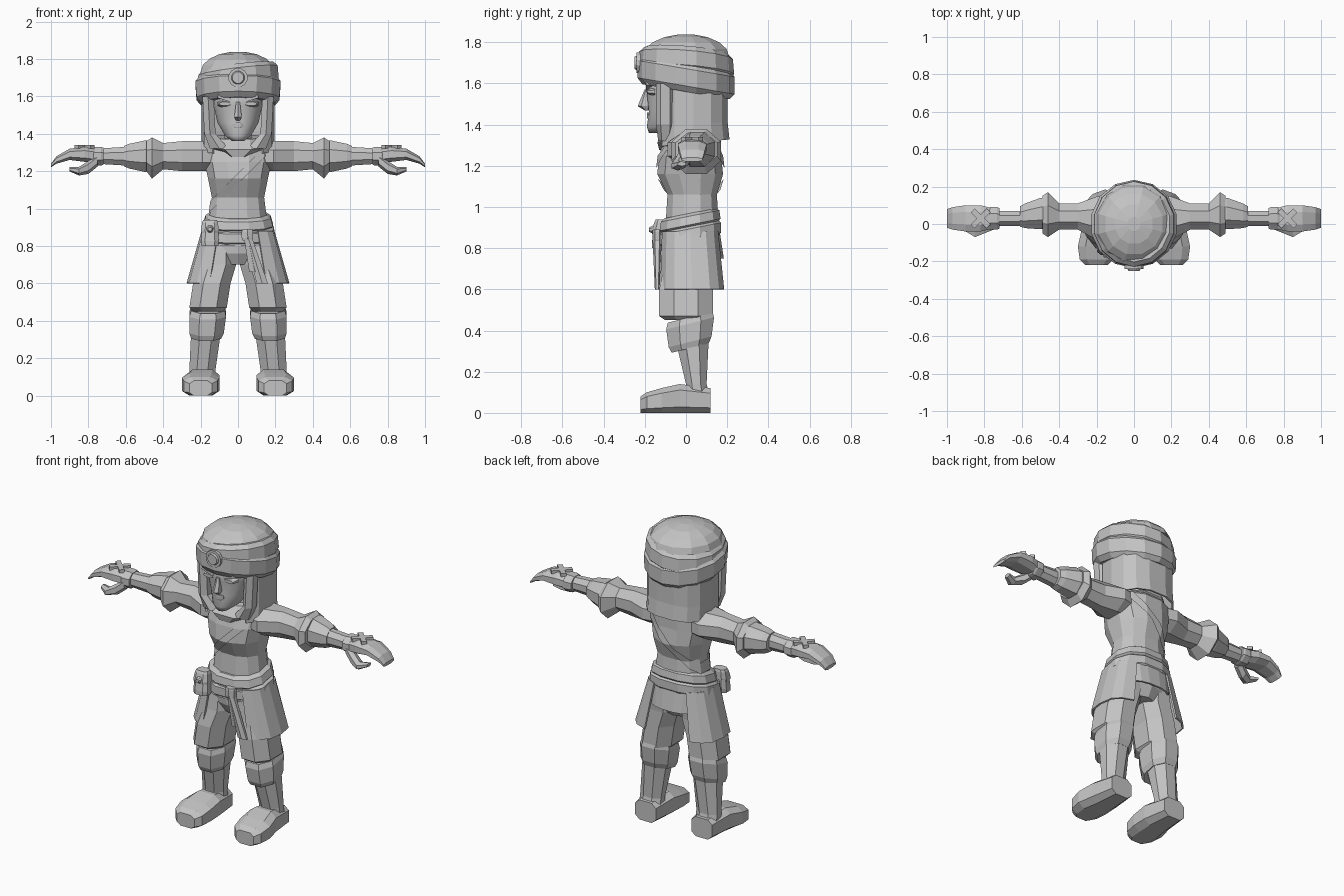
import bpy, bmesh
from math import sin, cos, pi, radians
from mathutils import Matrix, Vector

if "Cube" in bpy.data.objects:
    bpy.data.objects.remove(bpy.data.objects["Cube"], do_unlink=True)

grey = bpy.data.materials.new("plain_grey")
grey.use_nodes = True
colour = (.55, .55, .55, 1)
grey.diffuse_color = colour
grey.node_tree.nodes["Principled BSDF"].inputs["Base Color"].default_value = colour

# Reusable outlines: (fraction along the part, scale of its cross-section)
PUFF = ((0, .9), (.2, 1), (.8, 1), (1, .9))
DOME = [(sin(step * pi / 9), cos(step * pi / 9)) for step in range(5)]


def finish(name, bm, mirror=False, smooth=False, thickness=0):
    """Turn a bmesh into a named object, optionally mirrored or thickened."""
    bmesh.ops.recalc_face_normals(bm, faces=bm.faces)
    for face in bm.faces:
        face.smooth = smooth
    mesh = bpy.data.meshes.new(name)
    bm.to_mesh(mesh)
    bm.free()
    mesh.materials.append(grey)
    obj = bpy.data.objects.new(name, mesh)
    bpy.context.collection.objects.link(obj)
    if thickness:
        solid = obj.modifiers.new("thickness", "SOLIDIFY")
        solid.thickness, solid.offset = thickness, 0
    if mirror:
        obj.modifiers.new("mirror", "MIRROR")


def follow(outline, low, high):
    """Make rings between two end rings, scaled by an outline."""
    for fraction, scale in outline:
        along, a, b, width, depth = (u + (v - u) * fraction for u, v in zip(low, high))
        yield along, a, b, width * scale, depth * scale


def skin(rings, sides=8, axis="z", origin=(0, 0, 0), square=1, arc=None, tilt=(0, 0)):
    """Skin rings of (position along axis, two centre offsets, two radii)."""
    if arc:
        first, last = arc
        angles = [radians(first + (last - first) * i / sides) for i in range(sides + 1)]
        fit = 1
    else:
        angles = [2 * pi * (i + .5) / sides for i in range(sides)]
        fit = max(abs(cos(angle)) for angle in angles) ** square

    def bend(value):
        return (1 if value > 0 else -1) * abs(value) ** square / fit

    bm = bmesh.new()
    loops = []
    for along, a, b, width, depth in rings:
        loop = []
        for angle in angles:
            u, v = a + width * bend(cos(angle)), b + depth * bend(sin(angle))
            lean = tilt[0] * u + tilt[1] * v
            point = {"x": (along, u, v), "y": (u, along, v), "z": (u, v, along + lean)}[axis]
            loop.append(bm.verts.new(Vector(point) + Vector(origin)))
        loops.append(loop)
    for low, high in zip(loops, loops[1:]):
        for i in range(sides):
            j = (i + 1) % len(angles)
            bm.faces.new((low[i], low[j], high[j], high[i]))
    if not arc:
        bm.faces.new(loops[0])
        bm.faces.new(loops[-1])
    return bm


def loft(name, *rings, outline=None, mirror=False, smooth=False, thickness=0, **shape):
    if outline:
        rings = follow(outline, *rings)
    finish(name, skin(rings, **shape), mirror, smooth, thickness)


def block(name, centre, size, turn, axis):
    bm = bmesh.new()
    place = Matrix.Translation(centre) @ Matrix.Rotation(radians(turn), 4, axis)
    bmesh.ops.create_cube(bm, size=1, matrix=place @ Matrix.Diagonal((*size, 1)))
    finish(name, bm, mirror=True)


# Torso, and a diagonal strap cut from a slightly larger copy
body_shape = dict(sides=12, square=.85, origin=(0, .03, 1))
torso = ((-.1, 0, 0, .16, .13), (.06, 0, 0, .14, .12), (.16, 0, -.01, .16, .16),
         (.25, 0, -.01, .18, .15), (.32, 0, 0, .17, .14), (.37, 0, 0, .1, .1))
loft("torso", *torso, **body_shape)
strap = skin(torso, **body_shape)
bmesh.ops.scale(strap, vec=(1.04, 1.06, 1), verts=strap.verts)
slope = Vector((-1, 0, 1)).normalized()
for side in (slope, -slope):
    geometry = strap.verts[:] + strap.edges[:] + strap.faces[:]
    bmesh.ops.bisect_plane(strap, geom=geometry, plane_co=Vector((0, 0, 1.16)) + side * .02,
                           plane_no=side, clear_outer=True)
finish("shoulder_strap", strap)

# Belts
belt_shape = dict(sides=12, square=.85, outline=PUFF, origin=(0, .02, .9))
loft("upper_belt", (0, 0, 0, .19, .15), (.07, 0, 0, .17, .14), tilt=(0, .2), **belt_shape)
loft("lower_belt", (-.07, 0, 0, .2, .15), (.01, 0, 0, .19, .15), tilt=(0, .2), **belt_shape)

# Head and facial features
head = (0, -.05, 1.4)
loft("face", (-.04, 0, -.09, .03, .04), (-.01, 0, -.06, .07, .08), (.06, 0, 0, .11, .13),
     (.15, 0, 0, .13, .14), (.26, 0, 0, .14, .15),
     sides=16, square=.9, smooth=True, origin=head)
loft("nose", (.07, 0, -.14, .01, .01), (.09, 0, -.15, .02, .03), (.17, 0, -.14, .01, .01),
     sides=6, origin=head)
loft("lips", (.03, 0, -.12, .03, .02), (.06, 0, -.13, .03, .01), outline=PUFF, origin=head)
loft("eye", (-.14, .07, .16, .03, .01), (-.1, .07, .16, .04, .02),
     axis="y", mirror=True, origin=head)
block("brow", (.07, -.18, 1.59), (.08, .03, .02), -18, "Y")
loft("neck", (1.3, 0, 0, .08, .08), (1.4, 0, 0, .07, .07))

# Hood cloth hanging around the face, with a scarf under the chin
loft("hood", (1.31, 0, 0, .19, .18), (1.4, 0, 0, .19, .17), (1.64, 0, 0, .19, .17),
     sides=11, arc=(-50, 230), square=.8, thickness=.01, tilt=(0, .1), origin=(0, .03, 0))
loft("hood_front_fold", (1.32, .1, -.1, .05, .03), (1.4, .15, -.1, .03, .04),
     (1.6, .16, -.1, .03, .04), sides=6, mirror=True)
loft("scarf", (1.29, 0, 0, .08, .13), (1.33, 0, .01, .17, .15), (1.38, 0, .03, .15, .12),
     tilt=(0, .1))

# Turban: domed crown, two slanted wraps and a medallion
brow_line = (0, 0, 1.7)
loft("turban_crown", (.03, 0, 0, .2, .21), (.14, 0, 0, .2, .21),
     outline=DOME, sides=12, origin=brow_line)
loft("turban_lower_wrap", (-.14, 0, 0, .22, .23), (0, 0, 0, .23, .23),
     outline=PUFF, sides=14, tilt=(0, -.17), origin=brow_line)
loft("turban_upper_wrap", (-.06, 0, 0, .22, .23), (.06, 0, 0, .21, .22),
     outline=PUFF, sides=14, tilt=(.12, -.08), origin=brow_line)
loft("medallion_rim", (-.24, 0, 0, .05, .05), (-.2, 0, 0, .05, .05),
     sides=12, axis="y", origin=brow_line)
loft("medallion_stone", (-.25, 0, 0, .03, .03), (-.23, 0, 0, .04, .04),
     sides=12, axis="y", origin=brow_line)

# Arms, lofted outward along the shoulder line
arm = dict(axis="x", mirror=True, origin=(0, .03, 1.28))
loft("sleeve", (.1, 0, 0, .1, .08), (.19, 0, 0, .12, .08), (.3, .01, 0, .07, .08),
     (.4, .01, 0, .07, .07), (.46, .02, -.01, .12, .11), (.49, .02, 0, .1, .08), **arm)
loft("forearm_guard", (.47, .03, 0, .09, .09), (.61, .01, 0, .06, .06), outline=PUFF, **arm)
loft("forearm", (.6, 0, 0, .04, .05), (.76, 0, 0, .04, .04), **arm)
loft("glove_cuff", (.72, 0, 0, .06, .05), (.78, 0, 0, .06, .05), outline=PUFF, **arm)
loft("hand", (.74, 0, 0, .05, .04), (.82, 0, .01, .07, .04), (.9, 0, .01, .07, .03),
     (.97, 0, -.02, .06, .02), (1, 0, -.05, .05, .01), square=.8, **arm)
loft("thumb", (.75, -.03, -.02, .03, .03), (.8, -.05, -.06, .03, .03),
     (.85, -.07, -.08, .03, .02), (.9, -.05, -.07, .02, .01), sides=6, **arm)
for turn in (45, -45):
    block("glove_cross", (.82, .03, 1.33), (.12, .03, .02), turn, "Z")

# Hips and trousers
loft("hips", (.7, 0, .02, .08, .1), (.76, 0, .02, .15, .13), (.88, 0, .02, .18, .14),
     sides=10, square=.85)
loft("trouser_leg", (.45, .16, 0, .08, .1), (.47, .16, 0, .1, .13), (.6, .14, 0, .1, .13),
     (.7, .11, .01, .1, .12), (.8, .1, .02, .08, .12), square=.9, mirror=True)

# Split skirt, draped flaps, sash and pouch
cloth = dict(thickness=.01, origin=(0, .03, 0))
loft("skirt_panel", (.6, 0, 0, .27, .16), (.88, 0, -.01, .19, .14),
     sides=6, arc=(-66, 66), square=.65, mirror=True, **cloth)
for name, middle, hem in (("seat_flap", 90, .75), ("front_flap", 270, .8)):
    loft(name, (hem, 0, 0, .17, .15), (.88, 0, -.01, .18, .14),
         sides=5, arc=(middle - 42, middle + 42), square=.8, **cloth)
waist = (.05, -.14, .86)
for name, sway, drop in (("sash_long", .08, .26), ("sash_short", .04, .2)):
    loft(name, (-drop, sway, 0, .03, .01), (0, 0, 0, .02, .02), sides=6, origin=waist)
loft("sash_knot", (-.03, 0, 0, .03, .02), (.03, 0, 0, .03, .02),
     outline=PUFF, sides=6, origin=waist)
hip = (-.15, -.13, .87)
loft("pouch", (-.07, 0, 0, .05, .04), (.06, 0, .01, .04, .03),
     outline=PUFF, square=.7, origin=hip)
loft("pouch_flap", (0, 0, 0, .05, .04), (.07, 0, .01, .04, .03),
     outline=PUFF, square=.7, origin=hip)
loft("pouch_button", (-.05, 0, .02, .01, .01), (-.03, 0, .02, .02, .02), axis="y", origin=hip)

# Boots: slanted knee cuff, shaft and flat-soled foot
loft("boot_cuff", (.31, .17, .02, .09, .1), (.46, .16, .02, .1, .12),
     outline=PUFF, tilt=(0, .25), square=.9, mirror=True)
loft("boot_shaft", (.06, .19, .06, .07, .06), (.14, .19, .05, .07, .05),
     (.35, .17, .03, .08, .08), mirror=True)
loft("boot_foot", (-.22, .2, .04, .06, .04), (-.19, .2, .05, .09, .05),
     (-.12, .2, .06, .1, .06), (-.03, .19, .07, .09, .07), (.12, .19, .06, .07, .06),
     axis="y", square=.6, mirror=True)
